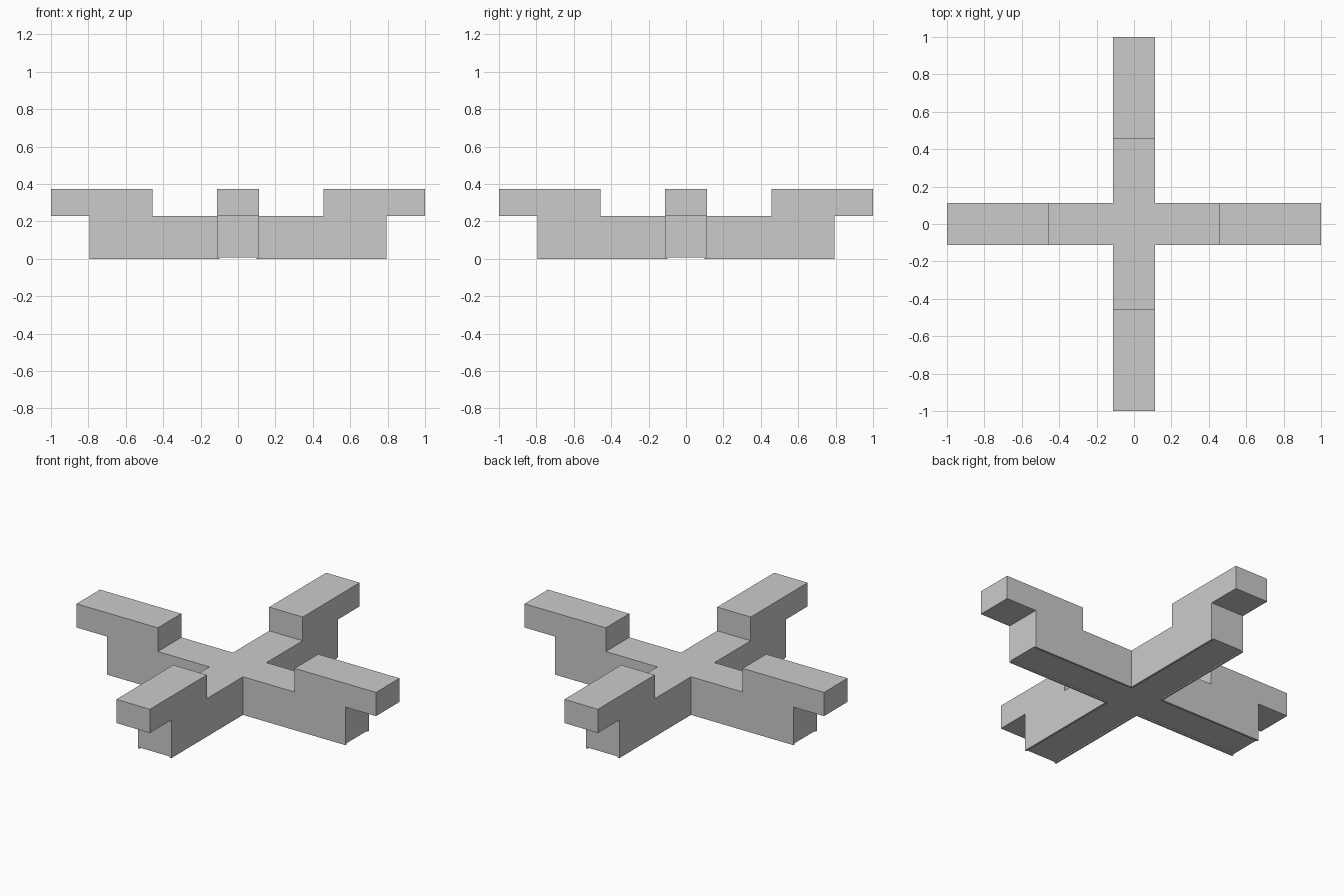
import bpy, bmesh
from math import pi
from mathutils import Matrix

if "Cube" in bpy.data.objects:
    bpy.data.objects.remove(bpy.data.objects["Cube"])

W = 0.112                      # half width of every beam
FLOOR, DECK, TOP = 0.007, 0.23, 0.373
BEAM_END, STEP, TIP = 0.795, 0.457, 1.0
RIM = 0.012                    # thickness of the thin rims under the beams


def make_object(name, bm):
    bmesh.ops.remove_doubles(bm, verts=bm.verts, dist=1e-4)
    bmesh.ops.recalc_face_normals(bm, faces=bm.faces)
    mesh = bpy.data.meshes.new(name)
    bm.to_mesh(mesh)
    bm.free()
    obj = bpy.data.objects.new(name, mesh)
    bpy.context.collection.objects.link(obj)
    return obj


def add_arm(bm, angle):
    # Stepped side profile swept across the beam width, open towards the hub
    profile = [(W, FLOOR), (BEAM_END, FLOOR), (BEAM_END, DECK), (TIP, DECK),
               (TIP, TOP), (STEP, TOP), (STEP, DECK), (W, DECK)]
    rot = Matrix.Rotation(angle, 3, 'Z')
    sides = [[bm.verts.new((x, y, z)) for x, z in profile] for y in (-W, W)]
    for side in sides:
        bm.faces.new(side)
    for i in range(len(profile) - 1):
        bm.faces.new((sides[0][i], sides[0][i + 1], sides[1][i + 1], sides[1][i]))
    bmesh.ops.rotate(bm, verts=sides[0] + sides[1], matrix=rot)


# Cross-shaped frame: hub top and bottom joined to four stepped arms
bm = bmesh.new()
for z in (FLOOR, DECK):
    bm.faces.new([bm.verts.new((x, y, z)) for x, y in
                  ((-W, -W), (W, -W), (W, W), (-W, W))])
for k in range(4):
    add_arm(bm, k * pi / 2)
make_object("cross_frame", bm)

# Thin rims along both lower edges of each arm
bm = bmesh.new()
for k in range(4):
    for side in (-1, 1):
        mat = (Matrix.Rotation(k * pi / 2, 4, 'Z')
               @ Matrix.Translation(((W + BEAM_END) / 2, side * (W - RIM / 2), FLOOR / 2))
               @ Matrix.Diagonal((BEAM_END - W, RIM, FLOOR, 1)))
        bmesh.ops.create_cube(bm, size=1, matrix=mat)
make_object("bottom_rims", bm)
